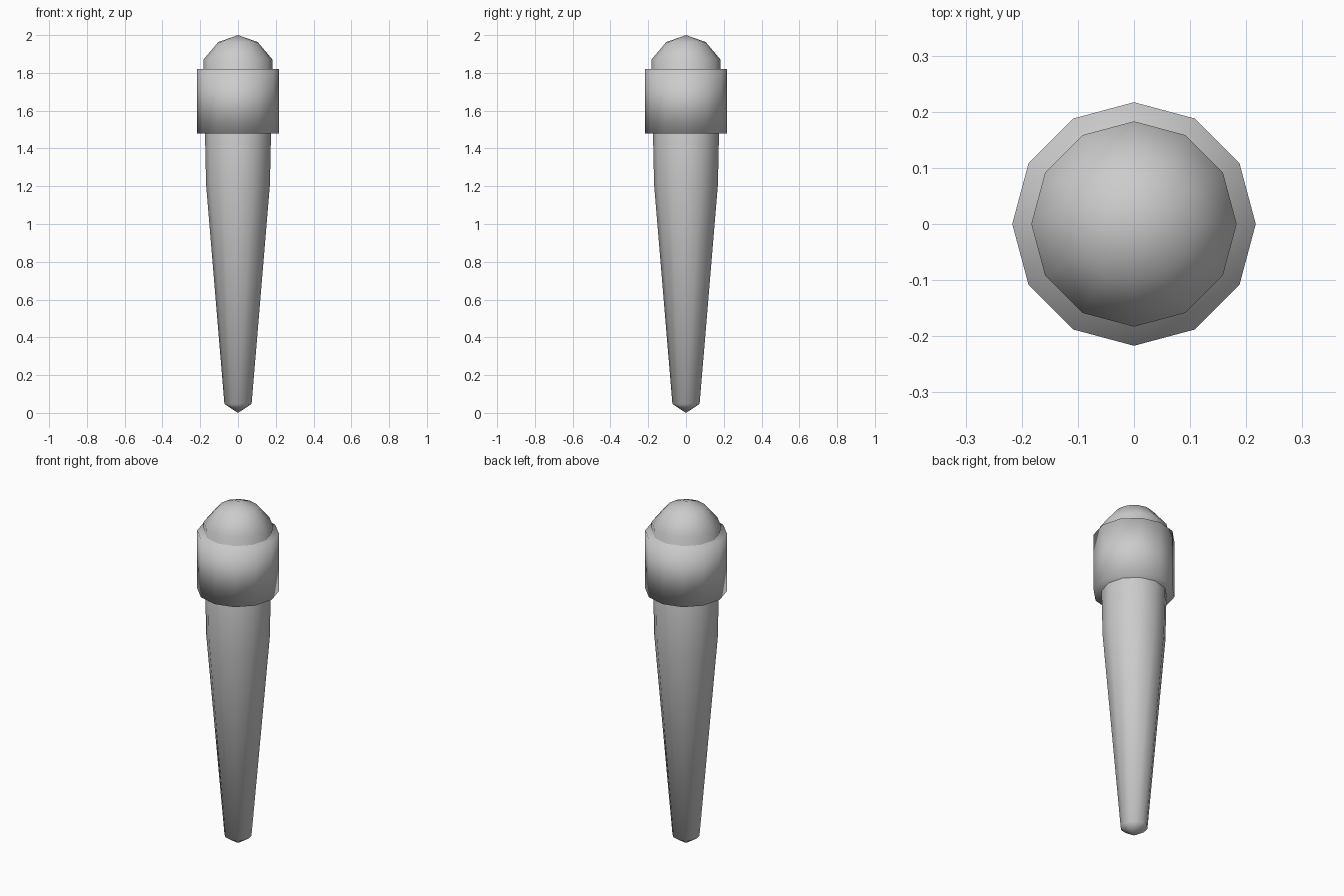
import bpy
import bmesh
from math import tau, cos, sin

SIDES = 12

default = bpy.data.objects.get("Cube")
if default:
    bpy.data.objects.remove(default, do_unlink=True)

grey = bpy.data.materials.new("plain grey")
grey.use_nodes = True
grey.diffuse_color = (0.6, 0.6, 0.6, 1)
grey.node_tree.nodes["Principled BSDF"].inputs["Base Color"].default_value = (0.6, 0.6, 0.6, 1)


def turned(name, profile):
    """Turn a (radius, height) profile, listed bottom to top, around z."""
    bm = bmesh.new()
    rings = []
    for r, z in profile:
        if r == 0:
            rings.append([bm.verts.new((0, 0, z))] * SIDES)
        else:
            rings.append([bm.verts.new((r * cos(tau * i / SIDES), r * sin(tau * i / SIDES), z))
                          for i in range(SIDES)])
    for low, high in zip(rings, rings[1:]):
        for i in range(SIDES):
            j = (i + 1) % SIDES
            corners = [low[i], low[j], high[j], high[i]]
            bm.faces.new(list(dict.fromkeys(corners)))
    # Flat caps where the profile does not end in a point
    if profile[0][0]:
        bm.faces.new(rings[0][::-1])
    if profile[-1][0]:
        bm.faces.new(rings[-1])
    for face in bm.faces:
        face.smooth = True
    mesh = bpy.data.meshes.new(name)
    bm.to_mesh(mesh)
    bm.free()
    mesh.materials.append(grey)
    obj = bpy.data.objects.new(name, mesh)
    bpy.context.collection.objects.link(obj)
    return obj


# Tapered shaft running up through the collar into a rounded head
turned("tapered_body", [(0, 0), (0.072, 0.047), (0.169, 1.21),
                        (0.183, 1.87), (0.105, 1.963), (0, 2)])

# Wide collar below the head
turned("collar", [(0.217, 1.48), (0.217, 1.82)])
